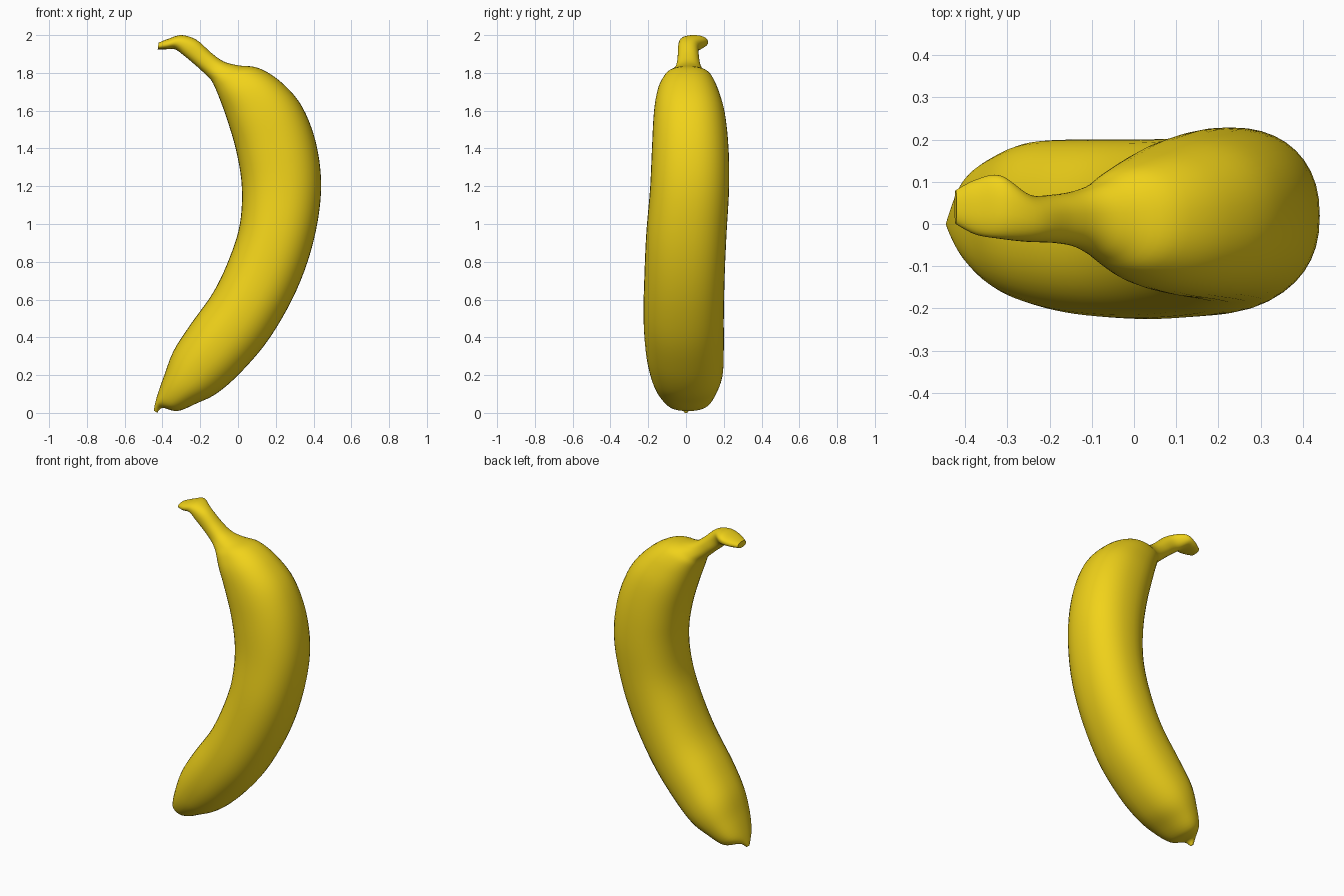
import bpy, bmesh, math
from mathutils import Vector

if "Cube" in bpy.data.objects:
    bpy.data.objects.remove(bpy.data.objects["Cube"])

# Cross-sections from tip to stem: inner x, inner z, outer x, outer z, y min, y max
SECTIONS = [
    (-.445, .012, -.428, .000, -.010, .010),
    (-.440, .045, -.400, .026, -.040, .045),
    (-.425, .100, -.320, .010, -.100, .120),
    (-.390, .200, -.220, .050, -.155, .165),
    (-.340, .330, -.110, .105, -.190, .195),
    (-.250, .470, .020, .220, -.215, .200),
    (-.130, .640, .170, .400, -.225, .200),
    (-.045, .820, .310, .650, -.220, .205),
    (.010, 1.00, .400, .910, -.210, .215),
    (.020, 1.20, .440, 1.18, -.190, .228),
    (-.010, 1.39, .415, 1.42, -.180, .225),
    (-.060, 1.56, .340, 1.62, -.170, .205),
    (-.100, 1.67, .230, 1.75, -.150, .170),
    (-.125, 1.73, .110, 1.825, -.115, .135),
    (-.145, 1.765, .000, 1.84, -.080, .100),
    (-.180, 1.80, -.075, 1.86, -.055, .080),
    (-.230, 1.845, -.140, 1.905, -.045, .070),
    (-.290, 1.895, -.220, 1.975, -.042, .070),
    (-.335, 1.925, -.300, 2.00, -.035, .115),
    (-.380, 1.925, -.370, 1.98, -.025, .105),
    (-.425, 1.925, -.420, 1.96, .000, .080),
]
SIDES, STEPS, POWER = 40, 5, 2 / 2.25


def blend(a, b, c, d, t):
    """Smooth curve through b and c."""
    return [.5 * (2*q + (r-p)*t + (2*p-5*q+4*r-s)*t*t + (3*q-p-3*r+s)*t**3)
            for p, q, r, s in zip(a, b, c, d)]


def rounded(v):
    return math.copysign(abs(v) ** POWER, v)


def ring(bm, s):
    """Slightly squared oval spanning the inner and outer edge of the fruit."""
    inner, outer = Vector((s[0], 0, s[1])), Vector((s[2], 0, s[3]))
    mid, half = (inner + outer) / 2, (outer - inner) / 2
    verts = []
    for i in range(SIDES):
        a = math.tau * i / SIDES
        co = mid + half * rounded(math.cos(a))
        co.y = (s[4] + s[5]) / 2 + (s[5] - s[4]) / 2 * rounded(math.sin(a))
        verts.append(bm.verts.new(co))
    return verts


# Loft the fruit and stem as one skin
bm = bmesh.new()
rings = []
last = len(SECTIONS) - 1
for k in range(last):
    pts = [SECTIONS[min(max(k + j, 0), last)] for j in (-1, 0, 1, 2)]
    rings += [ring(bm, blend(*pts, n / STEPS)) for n in range(STEPS)]
rings.append(ring(bm, SECTIONS[-1]))
for r0, r1 in zip(rings, rings[1:]):
    for i in range(SIDES):
        j = (i + 1) % SIDES
        bm.faces.new((r0[i], r0[j], r1[j], r1[i]))
bm.faces.new(rings[0])
bm.faces.new(rings[-1])
bmesh.ops.recalc_face_normals(bm, faces=bm.faces[:])

# Stand it on the ground
low = min(v.co.z for v in bm.verts)
bmesh.ops.translate(bm, verts=bm.verts[:], vec=(0, 0, -low))

mesh = bpy.data.meshes.new("banana")
bm.to_mesh(mesh)
bm.free()
banana = bpy.data.objects.new("banana", mesh)
bpy.context.collection.objects.link(banana)

# Yellow peel
peel = bpy.data.materials.new("yellow_peel")
peel.diffuse_color = (.88, .65, .01, 1)
peel.use_nodes = True
peel.node_tree.nodes["Principled BSDF"].inputs["Base Color"].default_value = peel.diffuse_color
mesh.materials.append(peel)

bpy.context.view_layer.objects.active = banana
banana.select_set(True)
bpy.ops.object.shade_smooth_by_angle(angle=math.radians(40))
